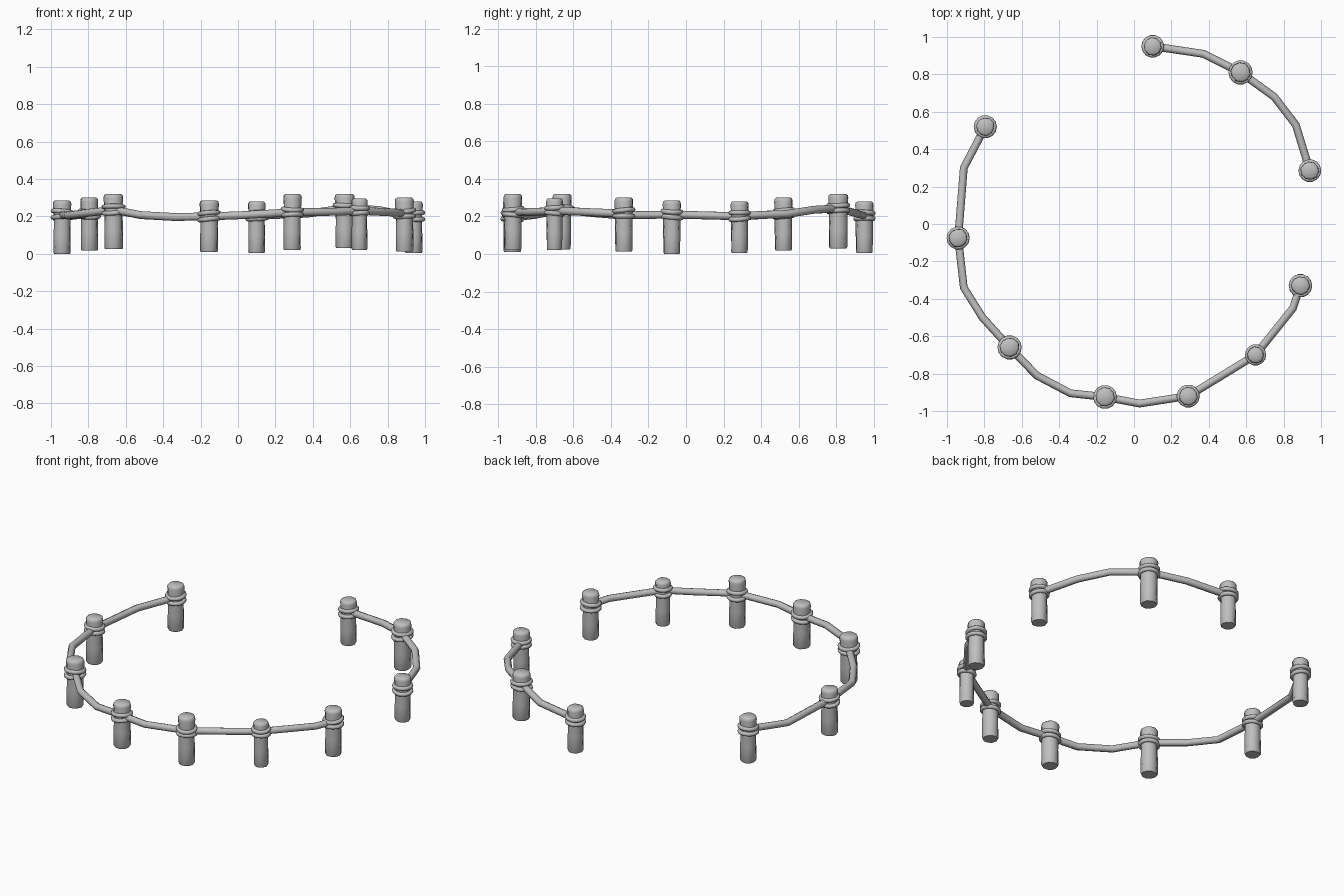
import bpy, math, random
from mathutils import Vector, Matrix

random.seed(4)
cube = bpy.data.objects.get("Cube")
if cube:
    bpy.data.objects.remove(cube, do_unlink=True)

grey = bpy.data.materials.new("plain_grey")
grey.use_nodes = True
grey.diffuse_color = (0.52, 0.52, 0.52, 1)
grey.node_tree.nodes["Principled BSDF"].inputs["Base Color"].default_value = (0.52, 0.52, 0.52, 1)


def make_mesh(name, verts, faces, angle=40):
    mesh = bpy.data.meshes.new(name)
    mesh.from_pydata(verts, [], faces)
    mesh.materials.append(grey)
    obj = bpy.data.objects.new(name, mesh)
    bpy.context.collection.objects.link(obj)
    bpy.ops.object.select_all(action="DESELECT")
    obj.select_set(True)
    bpy.context.view_layer.objects.active = obj
    bpy.ops.object.shade_smooth_by_angle(angle=math.radians(angle))
    return obj


def skin(rings, closed=False):
    """Join equal rings of points into a tube, capped unless closed."""
    n, m = len(rings[0]), len(rings)
    verts = [p for ring in rings for p in ring]
    faces = []
    for i in range(m if closed else m - 1):
        a, b = i * n, (i + 1) % m * n
        for j in range(n):
            k = (j + 1) % n
            faces.append((a + j, a + k, b + k, b + j))
    if not closed:
        faces += [tuple(reversed(range(n))), tuple(range((m - 1) * n, m * n))]
    return verts, faces


def post(name, x, y, bottom, top, r):
    # Rounded wooden stake with a slightly uneven trunk
    h = top - bottom
    profile = [(0, .86), (.025, .93), (.35, .94), (.7, .93), (.93, 1), (.975, .95), (1, .78)]
    sides = 10
    wobble = [random.uniform(.96, 1.04) for _ in range(sides)]
    rings = []
    for t, s in profile:
        ring = []
        for j in range(sides):
            a = math.tau * j / sides + t * 0.5
            q = r * s * wobble[j]
            ring.append((x + q * math.cos(a), y + q * math.sin(a), bottom + h * t))
        rings.append(ring)
    make_mesh(name, *skin(rings), 50)


def binding(name, x, y, z, r):
    # Tilted loop of rope around a post
    tilt = Matrix.Rotation(random.uniform(-.1, .1), 3, "X") @ Matrix.Rotation(random.uniform(-.1, .1), 3, "Y")
    major, minor = r * 0.99, 0.0125
    rings = []
    for i in range(14):
        a = math.tau * i / 14
        ring = []
        for j in range(8):
            b = math.tau * j / 8
            q = major + minor * math.cos(b)
            p = tilt @ Vector((q * math.cos(a), q * math.sin(a), minor * math.sin(b)))
            ring.append(p + Vector((x, y, z)))
        rings.append(ring)
    make_mesh(name, *skin(rings, True), 60)


def rope(name, points, r=0.021):
    # Gently kinked rope strung between posts
    pts = [Vector(p) for p in points]
    rings = []
    for i, p in enumerate(pts):
        d = (pts[min(i + 1, len(pts) - 1)] - pts[max(i - 1, 0)]).normalized()
        side = d.cross(Vector((0, 0, 1))).normalized()
        up = side.cross(d)
        rings.append([p + r * (math.cos(a) * side + math.sin(a) * up)
                      for a in (math.tau * j / 8 for j in range(8))])
    make_mesh(name, *skin(rings), 60)


# Posts: x, y, bottom, top, radius, rope height
posts = [
    (.10, .95, .005, .28, .049, .203), (.57, .81, .03, .32, .053, .243),
    (.94, .285, .005, .28, .049, .203), (.89, -.33, .012, .30, .051, .215),
    (.65, -.70, .02, .295, .045, .23), (.29, -.92, .02, .32, .05, .222),
    (-.155, -.925, .01, .285, .052, .2), (-.665, -.66, .025, .32, .053, .235),
    (-.94, -.075, .0, .285, .05, .21), (-.795, .52, .018, .30, .05, .215),
]
for i, (x, y, bottom, top, r, z) in enumerate(posts, 1):
    post(f"post_{i}", x, y, bottom, top, r)
    for part, dz in (("lower", -.015), ("upper", .016)):
        binding(f"{part}_binding_{i}", x, y, z + dz, r)


def knot(i):
    x, y, *_, z = posts[i - 1]
    return x, y, z


# Short rope at the back left, long rope around the rest
rope("short_rope", [knot(1), (.37, .91, .215), knot(2), (.75, .68, .235), (.865, .53, .212), knot(3)])
rope("long_rope", [
    knot(10), (-.91, .30, .2), knot(9), (-.91, -.34, .205), (-.81, -.50, .218), knot(8),
    (-.52, -.81, .207), (-.34, -.905, .197), knot(7), (.03, -.96, .207), knot(6),
    (.52, -.78, .225), knot(5), (.85, -.45, .22), knot(4)])
